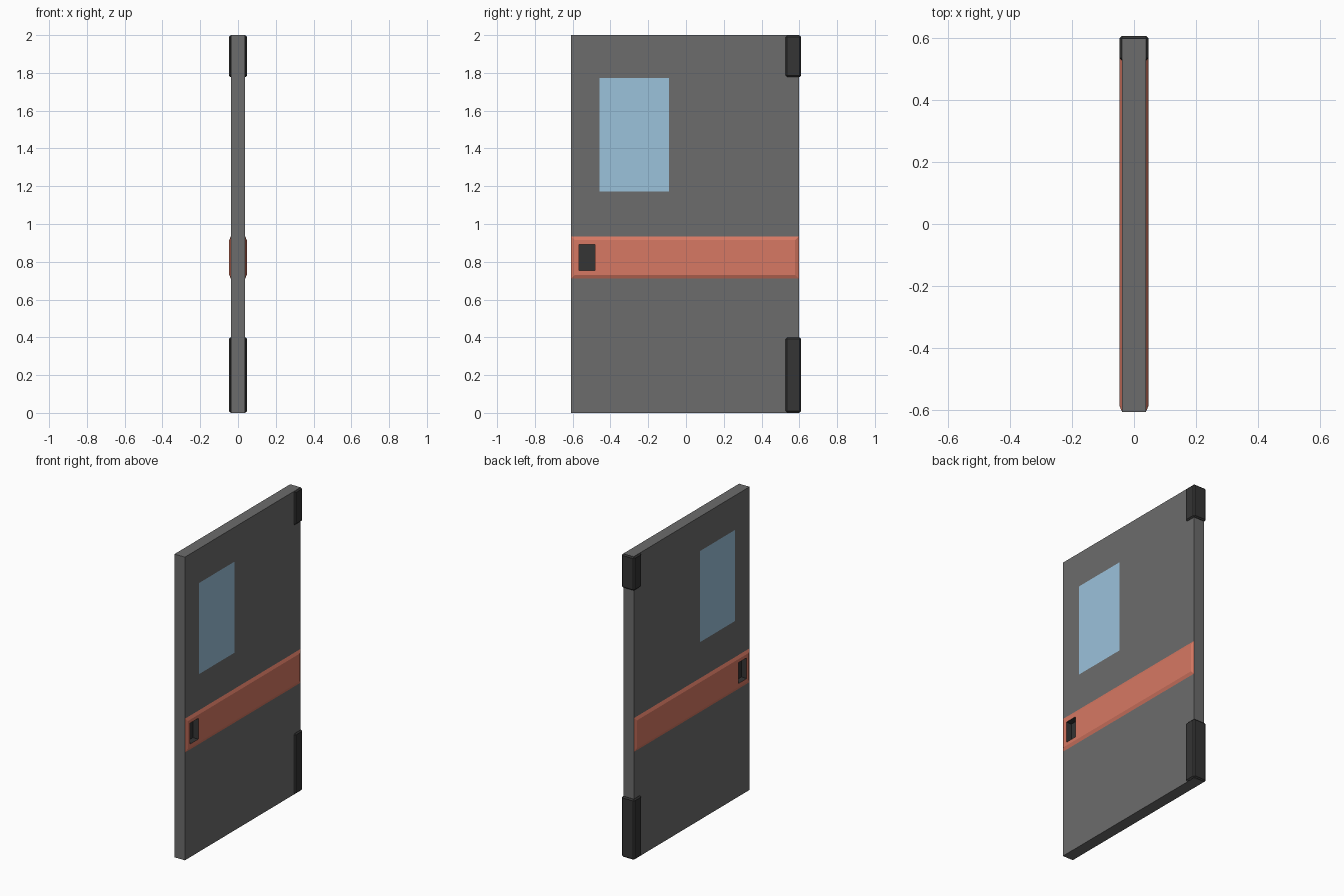
import bpy, bmesh
from mathutils import Matrix, Vector

if "Cube" in bpy.data.objects:
    bpy.data.objects.remove(bpy.data.objects["Cube"])


def material(name, r, g, b):
    m = bpy.data.materials.new(name)
    m.diffuse_color = (r, g, b, 1)
    m.use_nodes = True
    m.node_tree.nodes["Principled BSDF"].inputs["Base Color"].default_value = m.diffuse_color
    return m


GREY = material("slab grey", .15, .15, .15)
DARK = material("dark metal", .035, .035, .035)
ORANGE = material("orange", .68, .19, .125)
GLASS = material("pale blue glass", .33, .54, .71)

X_SLAB, X_OUT, X_FLOOR = .038, .047, .008      # half thicknesses
Y0, Y1 = -.608, .598
WINDOW = (-.459, -.09, 1.172, 1.773)           # y0, y1, z0, z1
RECESS = (-.566, -.481, .753, .891)
BAND = (Y0, Y1, .711, .934)


def finish(name, bm, mats):
    bmesh.ops.recalc_face_normals(bm, faces=bm.faces)
    me = bpy.data.meshes.new(name)
    bm.to_mesh(me)
    bm.free()
    ob = bpy.data.objects.new(name, me)
    bpy.context.collection.objects.link(ob)
    for m in mats:
        me.materials.append(m)
    return ob


def box(x, y0, y1, z0, z1):
    bm = bmesh.new()
    mat = Matrix.Translation((0, (y0 + y1) / 2, (z0 + z1) / 2)) @ Matrix.Diagonal((2 * x, y1 - y0, z1 - z0, 1))
    bmesh.ops.create_cube(bm, size=1, matrix=mat)
    return bm


def inside(face, rect):
    c = face.calc_center_median()
    return abs(face.normal.x) > .9 and rect[0] < c.y < rect[1] and rect[2] < c.z < rect[3]


# Door slab with flush window faces and openings for the handle recesses
bm = box(X_SLAB, Y0, Y1, 0, 2)
for rect in (WINDOW, RECESS):
    for i, v in enumerate(rect):
        axis = Vector((0, 1, 0)) if i < 2 else Vector((0, 0, 1))
        bmesh.ops.bisect_plane(bm, geom=bm.verts[:] + bm.edges[:] + bm.faces[:],
                               plane_co=axis * v, plane_no=axis)
bm.normal_update()
for f in bm.faces:
    f.material_index = int(inside(f, WINDOW))
bmesh.ops.delete(bm, geom=[f for f in bm.faces if inside(f, RECESS)], context='FACES')
finish("door_slab", bm, [GREY, GLASS])


# Bevelled band on each face, with a sunken dark handle pocket
def loop(bm, x, rect):
    y0, y1, z0, z1 = rect
    return [bm.verts.new((x, y, z)) for y, z in ((y0, z0), (y1, z0), (y1, z1), (y0, z1))]


c = .02
crown = (BAND[0] + c, BAND[1] - c, BAND[2] + c, BAND[3] - c)
for side, s in (("right", 1), ("left", -1)):
    bm = bmesh.new()
    loops = [loop(bm, s * x, r) for x, r in
             ((X_SLAB, BAND), (X_OUT, crown), (X_OUT, RECESS), (X_FLOOR, RECESS))]
    for k, (a, b) in enumerate(zip(loops, loops[1:])):
        for i in range(4):
            j = (i + 1) % 4
            bm.faces.new((a[i], a[j], b[j], b[i])).material_index = int(k == 2)
    bm.faces.new(loops[-1]).material_index = 1
    bm.normal_update()
    ob = finish(side + "_band", bm, [ORANGE, DARK])
    # an open shell: make sure the pocket floor faces outward
    if ob.data.polygons[-1].normal.x * s < 0:
        ob.data.flip_normals()

# Chamfered hinge caps wrapping the hinge edge
for name, z0, z1 in (("upper_hinge", 1.777, 1.999), ("lower_hinge", .001, .4)):
    bm = box(X_OUT, .528, .608, z0, z1)
    bmesh.ops.bevel(bm, geom=bm.edges[:], offset=.008, segments=1, affect='EDGES', profile=.5)
    finish(name, bm, [DARK])
